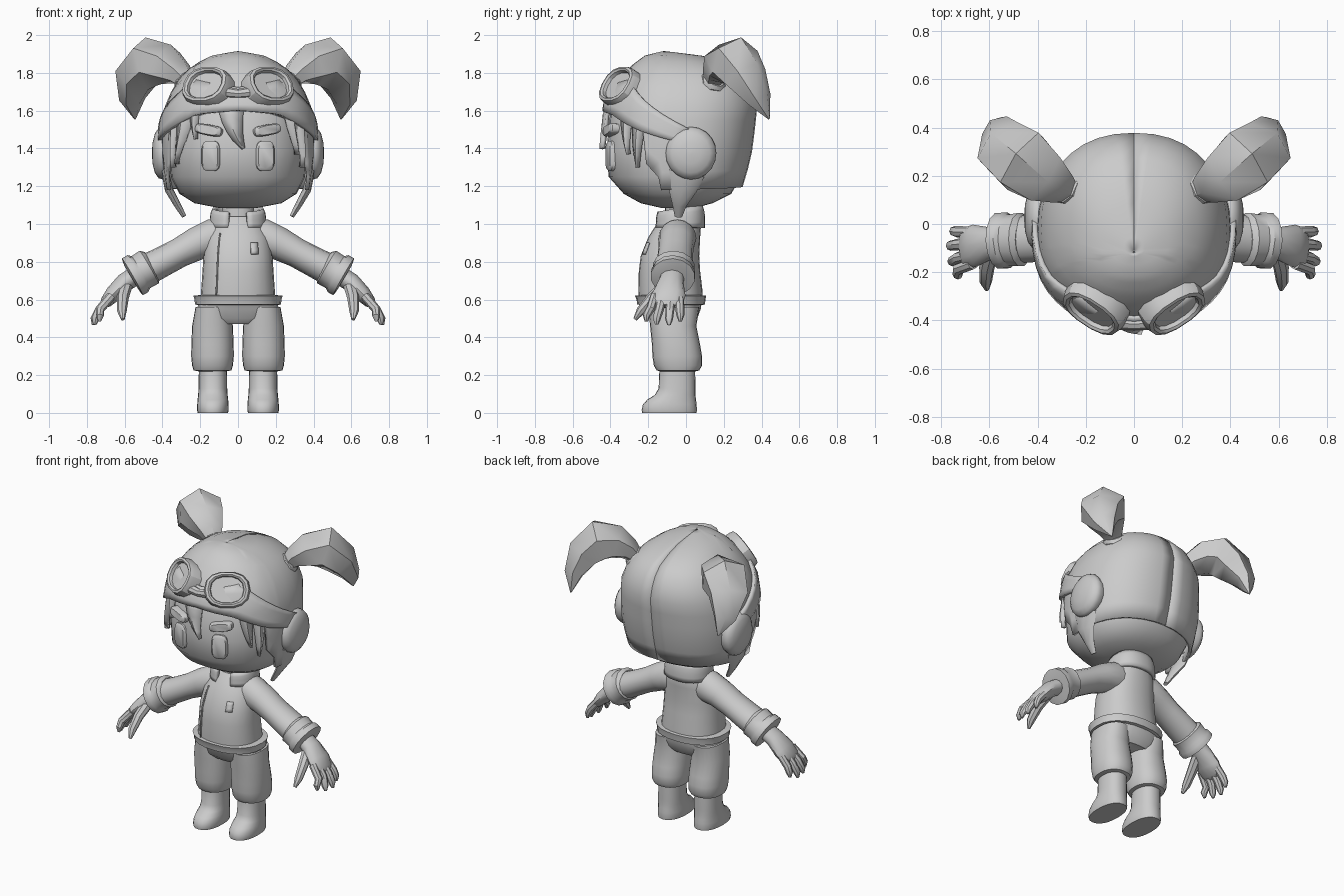
import bpy, bmesh, math
from mathutils import Vector, Matrix

if "Cube" in bpy.data.objects:
    bpy.data.objects.remove(bpy.data.objects["Cube"])

grey = bpy.data.materials.new("plain_grey")
grey.use_nodes = True
grey.diffuse_color = (0.6, 0.6, 0.6, 1)
grey.node_tree.nodes["Principled BSDF"].inputs["Base Color"].default_value = (0.6, 0.6, 0.6, 1)


def grid(name, rows, closed=True, caps=True, mirror=False, thick=0, angle=40):
    """Skin rows of points into one surface."""
    bm = bmesh.new()
    rings = [[bm.verts.new(p) for p in row] for row in rows]
    n = len(rings[0])
    for a, b in zip(rings, rings[1:]):
        for i in range(n if closed else n - 1):
            j = (i + 1) % n
            bm.faces.new((a[i], a[j], b[j], b[i]))
    if closed and caps:
        bm.faces.new(rings[0])
        bm.faces.new(rings[-1])
    bmesh.ops.recalc_face_normals(bm, faces=bm.faces)
    me = bpy.data.meshes.new(name)
    bm.to_mesh(me)
    bm.free()
    me.materials.append(grey)
    ob = bpy.data.objects.new(name, me)
    bpy.context.collection.objects.link(ob)
    bpy.ops.object.select_all(action='DESELECT')
    ob.select_set(True)
    bpy.context.view_layer.objects.active = ob
    bpy.ops.object.shade_smooth_by_angle(angle=math.radians(angle))
    if thick:
        mod = ob.modifiers.new("thickness", 'SOLIDIFY')
        mod.thickness, mod.offset = thick, 0
    if mirror:
        ob.modifiers.new("mirror", 'MIRROR')
    return ob


def lerp(table, t):
    """Piecewise linear lookup; the first column is the key."""
    table = sorted(table)
    if t <= table[0][0]:
        return table[0][1:]
    for a, b in zip(table, table[1:]):
        if t <= b[0]:
            k = (t - a[0]) / (b[0] - a[0])
            return [u + (v - u) * k for u, v in zip(a[1:], b[1:])]
    return table[-1][1:]


def power(v, e=0.88):
    return math.copysign(abs(v) ** e, v)


def on(prof, phi, z, off=0, cx=0):
    """Point on a body of (z, half width, front y, back y); phi 0 faces front."""
    hw, f, b = lerp(prof, z)
    a = math.radians(phi)
    return Vector((cx + (hw + off) * power(math.sin(a)),
                   (f + b) / 2 - ((b - f) / 2 + off) * power(math.cos(a)), z))


def stack(name, prof, cx=0, n=24, **kw):
    rows = [[on([r], 360 * i / n, r[0], 0, cx) for i in range(n)] for r in prof]
    return grid(name, rows, **kw)


def shell(name, prof, phis, low, high, off=0, rows=6, curve=lambda v: v, **kw):
    """Sheet lying over a body between two edge heights."""
    def z(p, v):
        a, b = low(abs(p)), high(abs(p))
        return a + (b - a) * curve(v)
    pts = [[on(prof, p, z(p, k / rows), off) for p in phis] for k in range(rows + 1)]
    return grid(name, pts, closed=False, **kw)


def tube(name, path, side, n=12, **kw):
    """Oval tube; each path entry is (point, side radius, other radius)."""
    pts = [Vector(p[0]) for p in path]
    rows = []
    for i, (_, a, b) in enumerate(path):
        t = (pts[min(i + 1, len(pts) - 1)] - pts[max(i - 1, 0)]).normalized()
        s = Vector(side)
        s = (s - t * s.dot(t)).normalized()
        u = t.cross(s)
        rows.append([pts[i] + s * a * math.cos(w) + u * b * math.sin(w)
                     for w in (math.pi / 2 + math.tau * k / n for k in range(n))])
    return grid(name, rows, **kw)


def disc(name, centre, normal, rx, ry, steps, roll=0, e=1.0, n=20, **kw):
    """Stepped oval plate; steps are (scale, height along normal)."""
    nrm = Vector(normal).normalized()
    x = Vector((0, 0, 1)).cross(nrm).normalized()
    y = nrm.cross(x)
    turn = Matrix.Rotation(math.radians(roll), 3, nrm)
    rows = [[Vector(centre) + nrm * h + turn @ (x * rx * s * power(math.cos(w), e)
             + y * ry * s * power(math.sin(w), e))
             for w in (math.tau * k / n for k in range(n))] for s, h in steps]
    return grid(name, rows, **kw)


def edge(*table):
    return lambda p: lerp(table, p)[0]


# Head and face
face = [(1.085, .10, -.13, .05), (1.11, .23, -.24, .14), (1.16, .31, -.33, .24),
        (1.25, .355, -.41, .29), (1.4, .365, -.42, .32), (1.6, .35, -.40, .33),
        (1.75, .28, -.30, .28)]
stack("head", face, n=32)
cut = 1.0
disc("eye", (.143, -.397, 1.36), (.3, -1, 0), .05, .08,
     [(1, -.03), (1, .008), (.85, .018)], e=.55, mirror=True)
disc("eyebrow", (.152, -.393, 1.497), (.32, -1, .05), .073, .029,
     [(1, -.03), (1, .02), (.8, .032)], roll=10, e=.6, mirror=True)

# Hair locks lying over the forehead
locks = [(-5, 8, 3, 1.4), (-47, 10, -56, 1.32), (-36, 5, -33, 1.45),
         (46, 7, 52, 1.37), (60, 7, 61, 1.3), (-62, 6, -62, 1.3)]
for mid, half, tip_phi, tip_z in locks:
    rows = []
    for k in range(6):
        t = k / 5
        m, w = mid + (tip_phi - mid) * t * t, half * (1 - t ** 1.5) + .2
        z = 1.62 + (tip_z - 1.62) * t
        rows.append([on(face, m + w * d, z, .014 + .016 * (1 - abs(d)))
                     for d in (-1, 0, 1)])
    grid("hair_lock", rows, closed=False, thick=.02)

# Flying helmet with a cut-away front
cap = [(1.18, .37, -.40, .285), (1.35, .395, -.41, .335), (1.5, .395, -.42, .355),
       (1.63, .375, -.41, .368), (1.74, .325, -.36, .34), (1.83, .24, -.285, .25),
       (1.885, .13, -.21, .07), (1.905, .003, -.12, -.114)]
front_half = [0, 12, 24, 36, 48, 58, 63, 66, 71, 77, 80]
half = front_half + list(range(90, 180, 10))
around = [-p for p in reversed(half[1:])] + half
rim = edge((0, 1.61), (30, 1.58), (63, 1.49), (66, 1.32), (77, 1.25), (80, 1.18), (180, 1.2))
shell("helmet", cap, [-180] + around + [180], rim, edge((0, 1.905)), rows=12,
      curve=lambda v: math.sin(v * math.pi / 2), thick=.02)
shell("goggle_strap", cap, range(-96, 97, 8), edge((0, 1.6), (30, 1.58), (63, 1.49), (96, 1.42)),
      edge((0, 1.72), (40, 1.76), (96, 1.5)), off=.018, rows=4, thick=.024)
disc("ear_cup", (.36, .026, 1.375), (1, 0, 0), .135, .14,
     [(.9, 0), (1, .035), (.95, .06), (.75, .08), (.4, .092), (.05, .096)], mirror=True)
tube("ear_flap", [((.385, .0, 1.27), .1, .02), ((.365, -.02, 1.18), .075, .022),
                  ((.32, -.035, 1.1), .038, .018), ((.285, -.04, 1.04), .02, .012)],
     (0, 1, 0), n=8, mirror=True)

# Goggles
disc("goggle_lens_and_frame", (.168, -.355, 1.73), (.47, -.72, .5), .135, .108,
     [(1.05, -.07), (1.04, .0), (.98, .025), (.86, .03), (.77, .022), (.74, .004)],
     n=14, e=.85, mirror=True, angle=30)
tube("goggle_bridge", [((-.08, -.41, 1.70), .03, .03), ((0, -.415, 1.69), .025, .025),
                       ((.08, -.41, 1.70), .03, .03)], (0, 0, 1), n=8)

# Pigtails and their ties
tube("pigtail", [((.26, .13, 1.74), .04, .04), ((.31, .16, 1.80), .08, .07),
                 ((.38, .2, 1.845), .125, .11), ((.46, .26, 1.86), .15, .135),
                 ((.535, .315, 1.78), .13, .11), ((.56, .39, 1.66), .075, .06),
                 ((.545, .44, 1.555), .004, .004)], (.73, -.68, 0), n=6, mirror=True, angle=50)
tube("hair_tie", [((.25, .13, 1.73), .055, .055), ((.262, .137, 1.742), .07, .07),
                  ((.285, .15, 1.76), .07, .07), ((.295, .157, 1.77), .055, .055)],
     (.73, -.68, 0), n=8, mirror=True)

# Neck, jacket and collar
stack("neck", [(1.0, .085, -.11, .05), (1.13, .085, -.11, .05)])
jacket = [(.58, .2, -.25, .09), (.65, .195, -.252, .087), (.75, .188, -.25, .075),
          (.83, .183, -.24, .07), (.93, .17, -.2, .075), (1.0, .135, -.155, .08),
          (1.04, .1, -.12, .06)]
stack("jacket", jacket)
collar = [(.98, .14, -.155, .09), (1.05, .135, -.15, .09), (1.1, .115, -.125, .075)]
shell("collar", collar, range(18, 343, 12), edge((0, .98)),
      lambda p: 1.08 - .02 * math.cos(math.radians(p)), rows=4, thick=.025)
shell("jacket_opening", jacket, (-33, -32, -31), edge((0, .62)), edge((0, .95)),
      off=.004, rows=8, thick=.008)
shell("chest_patch", jacket, (19, 26, 33), edge((0, .84)), edge((0, .9)),
      off=.003, rows=3, thick=.008)

# Sleeves and cuffs
tube("sleeve", [((.06, -.045, .93), .085, .1), ((.14, -.045, .925), .1, .1),
                ((.22, -.05, .895), .095, .088), ((.31, -.055, .848), .093, .078),
                ((.41, -.06, .795), .098, .08), ((.5, -.065, .75), .098, .085)],
     (0, 1, 0), n=16, mirror=True)
tube("cuff", [((.455, -.065, .78), .09, .08), ((.47, -.065, .772), .113, .1),
              ((.515, -.067, .745), .108, .098), ((.53, -.068, .737), .118, .112),
              ((.56, -.07, .72), .118, .112), ((.565, -.07, .717), .08, .07)],
     (0, 1, 0), n=14, mirror=True)

# Hands
tube("palm", [((.53, -.07, .735), .06, .05), ((.6, -.08, .69), .068, .05),
              ((.66, -.09, .63), .088, .044), ((.7, -.1, .585), .085, .032),
              ((.715, -.1, .565), .06, .015)], (0, 1, 0), mirror=True)
fingers = [(-.035, -.03, .75, .485), (-.08, -.09, .765, .465),
           (-.125, -.155, .758, .468), (-.165, -.21, .735, .485)]
for y0, y1, x, z in fingers:
    tube("finger", [((.67, y0, .62), .024, .025), ((.73, (y0 + y1) / 2, .55), .024, .024),
                    ((x - .004, y1, z + .03), .021, .021), ((x, y1, z), .009, .009)],
         (0, 1, 0), n=8, mirror=True)
tube("thumb", [((.59, -.1, .68), .035, .035), ((.61, -.18, .61), .032, .03),
               ((.615, -.24, .54), .026, .024), ((.61, -.27, .495), .01, .01)],
     (1, 0, 0), n=8, mirror=True)

# Belt, trousers and boots
stack("belt", [(.57, .205, -.23, .08), (.574, .228, -.258, .1), (.6, .23, -.262, .103),
               (.62, .236, -.27, .107), (.624, .2, -.24, .08)])
stack("trouser_seat", [(.6, .2, -.235, .085), (.55, .218, -.205, .078),
                       (.5, .215, -.19, .06), (.47, .15, -.16, .04)])
stack("trouser_leg", [(.56, .09, -.2, .07), (.46, .108, -.19, .055), (.36, .112, -.18, .075),
                      (.3, .113, -.178, .085), (.25, .108, -.17, .085), (.225, .1, -.155, .07),
                      (.22, .075, -.14, .05)], cx=.135, mirror=True)
stack("boot", [(.25, .074, -.14, .048), (.13, .076, -.145, .05), (.095, .078, -.165, .05),
               (.07, .081, -.205, .053), (.045, .083, -.228, .056), (.015, .084, -.235, .058),
               (0, .08, -.232, .056)], cx=.133, mirror=True)
